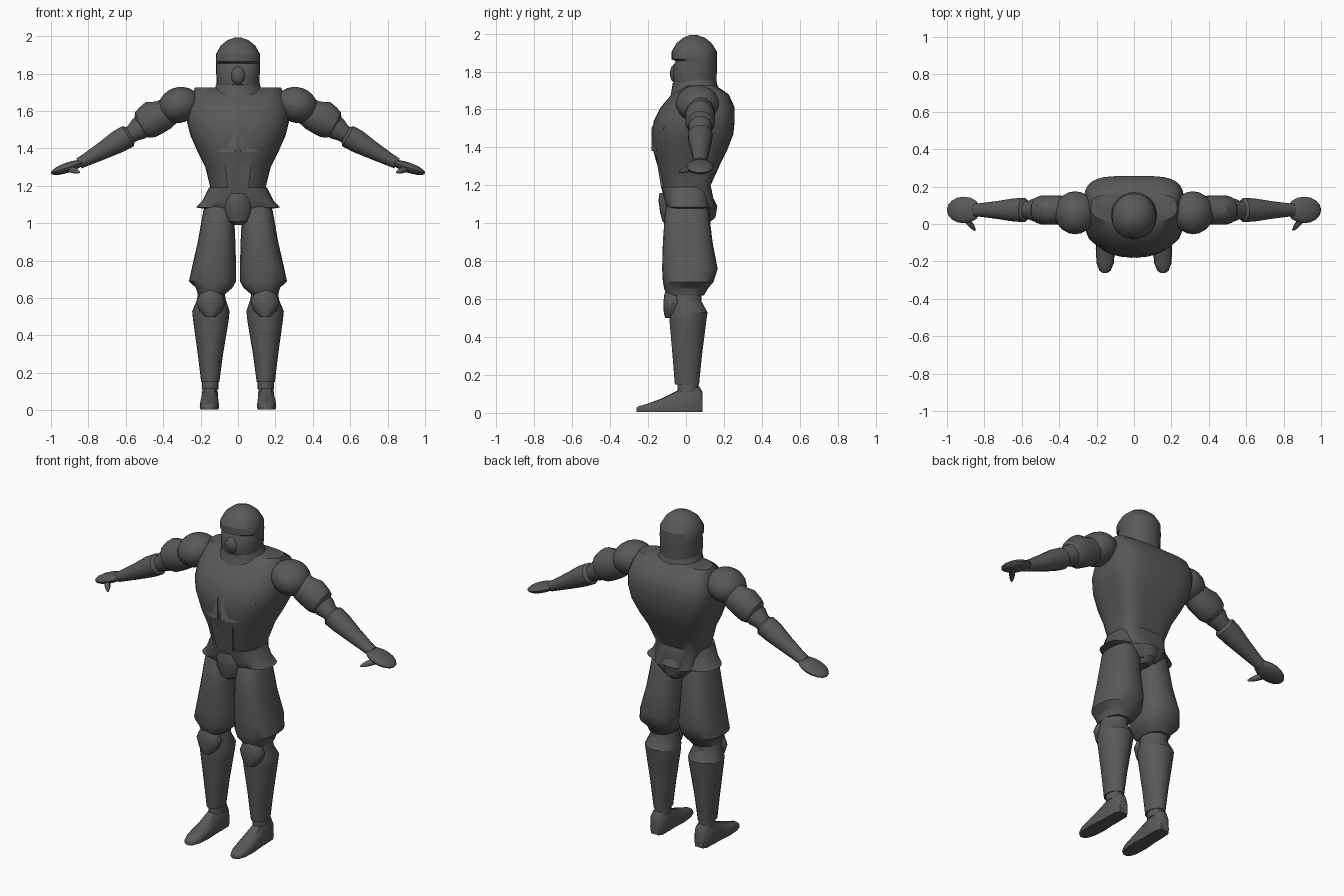
import bpy, bmesh, math
from mathutils import Vector, Matrix

steel = bpy.data.materials.new("dark_steel")
steel.diffuse_color = (0.1, 0.1, 0.1, 1)


def finish(name, bm, mirror=False, angle=35):
    bmesh.ops.recalc_face_normals(bm, faces=bm.faces)
    me = bpy.data.meshes.new(name)
    bm.to_mesh(me)
    bm.free()
    me.materials.append(steel)
    ob = bpy.data.objects.new(name, me)
    bpy.context.collection.objects.link(ob)
    bpy.context.view_layer.objects.active = ob
    ob.select_set(True)
    bpy.ops.object.shade_smooth_by_angle(angle=math.radians(angle))
    ob.select_set(False)
    if mirror:
        ob.modifiers.new("mirror", 'MIRROR').use_mirror_merge = False
    return ob


def power(c, e):
    return math.copysign(abs(c) ** (2 / e), c)


def skin(name, rings, mirror=False, angle=35):
    """Bridge equal-sized rings of points and cap both ends."""
    bm = bmesh.new()
    loops = [[bm.verts.new(p) for p in r] for r in rings]
    n = len(loops[0])
    for a, b in zip(loops, loops[1:]):
        for i in range(n):
            j = (i + 1) % n
            bm.faces.new((a[i], a[j], b[j], b[i]))
    bm.faces.new(loops[0])
    bm.faces.new(loops[-1])
    return finish(name, bm, mirror, angle)


def upright(name, rows, n=20, front=2, back=2, tilt=0, mirror=False, angle=35):
    """Rows of (z, x0, x1, y0, y1): superellipse sections, front and back exponents."""
    rings = []
    for z, x0, x1, y0, y1 in rows:
        cx, cy, rx, ry = (x0 + x1) / 2, (y0 + y1) / 2, (x1 - x0) / 2, (y1 - y0) / 2
        ring = []
        for i in range(n):
            t = 2 * math.pi * i / n
            e = back if math.sin(t) > 0 else front
            y = cy + ry * power(math.sin(t), e)
            ring.append((cx + rx * power(math.cos(t), e), y, z + tilt * y))
        rings.append(ring)
    return skin(name, rings, mirror, angle)


def limb(name, rows, n=16, angle=35):
    """Rows of (x, z, radius, radius_y) along an arm sloping down and outward."""
    a, b = rows[0], rows[-1]
    d = Vector((b[0] - a[0], 0, b[1] - a[1])).normalized()
    up = Vector((-d.z, 0, d.x))
    rings = []
    for x, z, r, ry in rows:
        c = Vector((x, 0.075, z))
        rings.append([c + up * r * math.cos(2 * math.pi * i / n)
                      + Vector((0, ry * math.sin(2 * math.pi * i / n), 0)) for i in range(n)])
    return skin(name, rings, True, angle)


def ball(name, c, s, rot=0, mirror=False, u=16, v=10):
    bm = bmesh.new()
    m = Matrix.Translation(c) @ Matrix.Rotation(rot, 4, 'Y') @ Matrix.Diagonal((*s, 1))
    bmesh.ops.create_uvsphere(bm, u_segments=u, v_segments=v, radius=1, matrix=m)
    return finish(name, bm, mirror)


def panel(name, pts, d, mirror=False):
    """Thin raised plate: corner points pushed forward by d."""
    skin(name, [pts, [(x, y - d, z) for x, y, z in pts]], mirror, 20)


# Torso: rounded breast, broad squared back
upright("torso", [
    (1.02, -.07, .07, -.06, .13), (1.08, -.13, .13, -.09, .155), (1.20, -.15, .15, -.125, .13),
    (1.30, -.175, .175, -.15, .175), (1.38, -.215, .215, -.172, .215), (1.47, -.255, .255, -.18, .25),
    (1.54, -.272, .272, -.17, .257), (1.61, -.27, .27, -.135, .257), (1.68, -.25, .25, -.075, .225),
    (1.725, -.23, .23, 0, .16)], n=32, front=2.3, back=4)
upright("neck_collar", [(1.64, -.17, .17, -.11, .18), (1.665, -.155, .155, -.105, .17),
                        (1.70, -.125, .125, -.08, .16), (1.76, -.11, .11, -.07, .15)], n=28, tilt=.3)

# Breast and belly plates
panel("breast_plate", [(.01, -.172, 1.38), (.10, -.15, 1.38), (.20, -.11, 1.5),
                       (.20, -.06, 1.62), (.01, -.11, 1.62), (.01, -.174, 1.5)], .009, True)
panel("belly_plate", [(-.055, -.115, 1.18), (.055, -.115, 1.18), (.075, -.143, 1.35), (-.075, -.143, 1.35)], .015)

# Helmet with brow band, visor recess and face guard
upright("helmet", [
    (1.66, -.105, .105, -.05, .155), (1.72, -.112, .112, -.06, .16), (1.78, -.116, .116, -.07, .162),
    (1.83, -.117, .117, -.066, .163), (1.855, -.117, .117, -.055, .163), (1.865, -.119, .119, -.076, .163),
    (1.905, -.117, .117, -.076, .163), (1.95, -.092, .092, -.05, .135), (1.978, -.058, .058, -.015, .10),
    (1.992, -.02, .02, .02, .06)], n=28, front=2.3, angle=28)
ball("nose_guard", (0, -.055, 1.79), (.04, .03, .05), u=12, v=8)

# Waist skirt and groin guards
upright("waist_skirt", [(1.07, -.14, .14, -.10, .13), (1.085, -.225, .225, -.105, .135),
                        (1.12, -.19, .19, -.115, .13), (1.19, -.155, .155, -.13, .13)], n=24, front=2.6, back=2.6)
upright("groin_guard", [(.99, -.03, .03, -.10, .05), (1.01, -.065, .065, -.125, .05), (1.06, -.09, .09, -.137, .05),
                        (1.12, -.085, .085, -.145, .05), (1.16, -.06, .06, -.14, .05)], n=20)
upright("rear_guard", [(1.0, -.03, .03, 0, .12), (1.03, -.07, .07, 0, .155), (1.09, -.11, .11, 0, .165),
                       (1.16, -.12, .12, 0, .13)], n=20)

# Legs
upright("thigh", [
    (1.10, .03, .17, -.09, .11), (1.07, .022, .185, -.11, .12), (.90, .014, .215, -.122, .14),
    (.76, .01, .247, -.126, .167), (.69, .01, .262, -.122, .145), (.655, .03, .225, -.115, .115),
    (.62, .07, .215, -.10, .095)], n=20, front=2.5, back=2.5, mirror=True, angle=30)
upright("shin", [
    (.65, .075, .21, -.09, .085), (.59, .065, .22, -.085, .082), (.53, .045, .245, -.09, .115),
    (.48, .05, .24, -.088, .108), (.30, .08, .215, -.072, .085), (.15, .10, .197, -.06, .07)],
    n=18, mirror=True, angle=30)
upright("knee_guard", [(.50, .115, .175, -.11, -.02), (.53, .085, .205, -.117, -.02), (.58, .068, .222, -.12, -.02),
                       (.62, .085, .205, -.115, -.02), (.65, .115, .175, -.105, -.02)], n=20, mirror=True)
upright("ankle", [(.11, .105, .192, -.045, .065), (.16, .105, .192, -.045, .065)], mirror=True)

# Boot: sections along the foot (y, half width, height)
boot = []
for y, w, h in [(.088, .028, .11), (.07, .043, .138), (0, .046, .14), (-.05, .046, .115),
                (-.13, .052, .075), (-.21, .046, .046), (-.25, .03, .035), (-.262, .012, .026)]:
    c = .15 - .02 * y
    boot.append([(c + w * px, y, .004 + (h - .004) * pz) for px, pz in
                 [(-.9, 0), (.9, 0), (1, .2), (.92, .7), (.55, .97), (0, 1), (-.55, .97), (-.92, .7), (-1, .2)]])
skin("boot", boot, True, 45)

# Arms
ball("shoulder_guard", (.315, .06, 1.632), (.112, .115, .095), .35, True, 20, 12)
limb("upper_arm", [(.36, 1.605, .075, .07), (.40, 1.578, .082, .078), (.45, 1.563, .095, .08),
                   (.485, 1.54, .09, .08), (.515, 1.525, .076, .07), (.53, 1.515, .05, .05)], 14, 30)
limb("elbow", [(.49, 1.535, .058, .06), (.53, 1.505, .062, .063), (.56, 1.483, .048, .05), (.60, 1.46, .045, .048)], 14)
limb("forearm", [(.575, 1.473, .045, .05), (.588, 1.465, .062, .066), (.64, 1.437, .061, .063),
                 (.72, 1.39, .048, .05), (.82, 1.335, .033, .037), (.85, 1.32, .03, .036)], 14)

# Hands: flat mitten and a thumb
ball("hand", (.91, .075, 1.298), (.096, .071, .027), .33, True)
thumb = []
for x, y, z, r in [(.90, .03, 1.29, .022), (.878, 0, 1.283, .02), (.862, -.022, 1.276, .014), (.85, -.036, 1.272, .006)]:
    thumb.append([(x + r * math.cos(t * math.pi / 4), y, z + .8 * r * math.sin(t * math.pi / 4)) for t in range(8)])
skin("thumb", thumb, True, 50)
